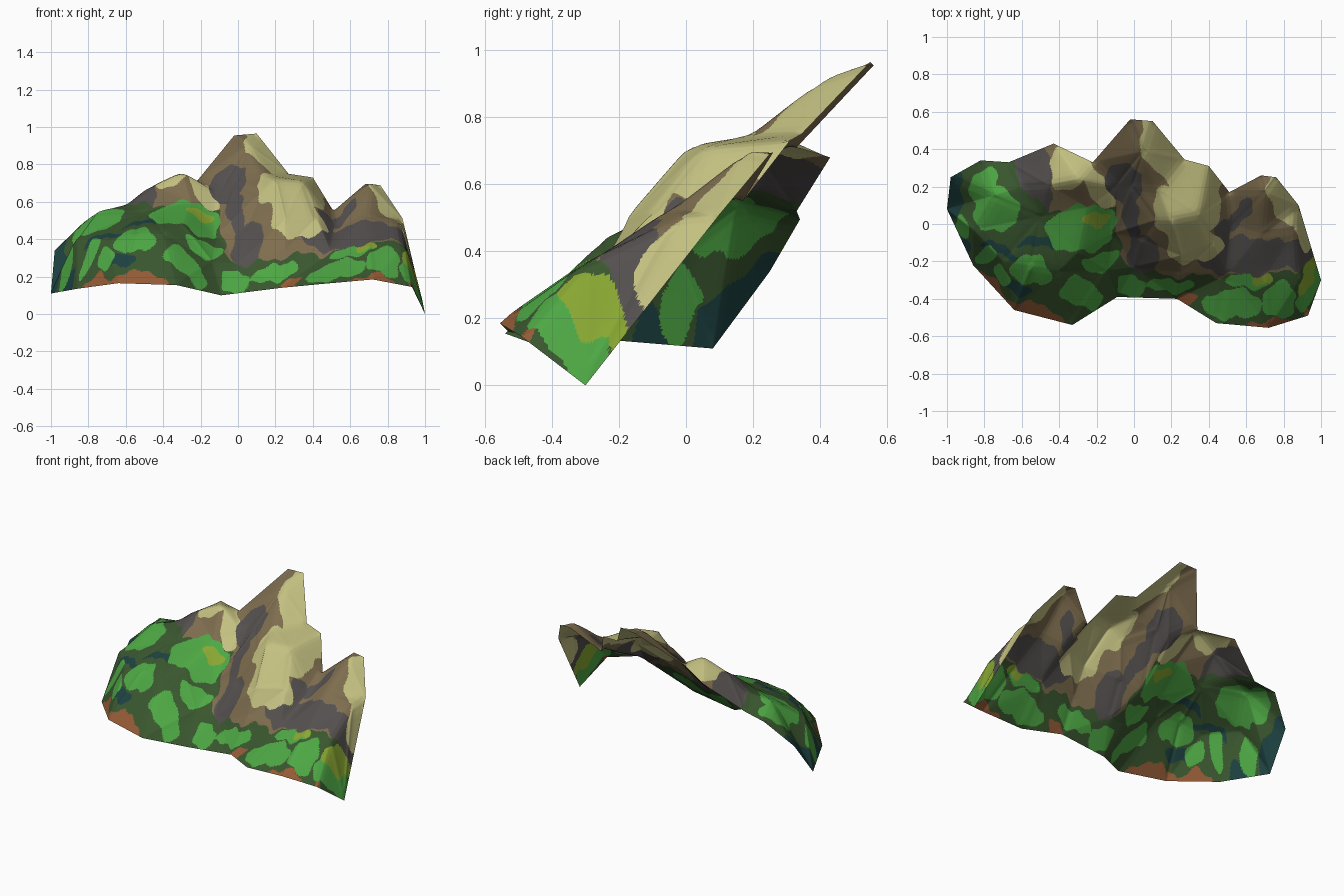
import bpy, bmesh, math
from mathutils import Vector
from mathutils.geometry import delaunay_2d_cdt

# outline of the open terrain sheet: foot (left to right), then skyline (right to left)
FOOT = [(-1, .08, .11), (-.86, -.22, .135), (-.64, -.46, .165), (-.33, -.54, .155),
        (-.09, -.39, .10), (.23, -.40, .14), (.44, -.53, .16), (.72, -.555, .185),
        (.93, -.49, .145), (1, -.30, 0)]
SKYLINE = [(.88, .10, .51), (.76, .25, .69), (.68, .26, .695), (.51, .17, .55),
           (.40, .31, .73), (.27, .345, .75), (.10, .55, .965), (-.02, .56, .955),
           (-.22, .33, .71), (-.43, .43, .68), (-.67, .33, .52),
           (-.82, .34, .495), (-.98, .25, .34)]
# summits, shoulders and valley floors
RELIEF = [(-.76, .15, .55), (-.6, .2, .585), (-.86, -.03, .41), (-.7, -.2, .40),
          (-.55, -.22, .44), (-.3, -.15, .485), (-.4, -.25, .44), (-.25, .09, .595), (-.5, .04, .55),
          (-.46, .21, .69), (-.30, .24, .765),
          (-.11, -.05, .42), (-.14, -.25, .28), (-.1, .2, .64), (.05, .39, .91),
          (-.01, .2, .70), (.14, .18, .745), (.2, .02, .72), (.12, .02, .65), (.35, .05, .71),
          (.25, -.17, .50), (.42, -.1, .52), (.04, -.08, .45), (0, -.23, .27),
          (.25, -.26, .34), (.5, -.27, .33), (.53, 0, .46), (.7, .17, .70),
          (.68, -.05, .53), (.7, -.28, .375), (.89, -.29, .375), (.87, -.03, .50)]

# colours
COLOURS = {
    "forest_green": (.042, .095, .028), "meadow_green": (.075, .39, .058),
    "lime": (.25, .39, .032), "deep_teal": (.013, .055, .055),
    "rust_earth": (.30, .105, .038), "grey_rock": (.088, .08, .077),
    "brown_rock": (.21, .155, .078), "pale_rock": (.55, .53, .22)}
NAMES = list(COLOURS)

# patches seen from above: x, y, radius x, radius y, turn in degrees
ROCK_PATCHES = [
    ("grey_rock", [(-.56, .24, .13, .23, 0), (-.06, .21, .11, .11, 0), (-.02, .05, .045, .13, 15),
                   (.05, -.17, .08, .12, 20),
                   (.60, -.17, .28, .10, 0), (.87, -.16, .1, .08, 0), (.48, -.03, .04, .06, 0),
                   (.57, .05, .04, .1, -30)]),
    ("pale_rock", [(.17, .4, .12, .2, 25), (.28, .07, .18, .16, 0), (.37, .22, .1, .16, 0),
                   (.32, -.11, .15, .1, 0), (.80, .14, .08, .15, 15), (.905, -.02, .04, .13, 10),
                   (-.34, .31, .11, .13, -10), (-.19, .19, .05, .14, 30)])]
GRASS_PATCHES = [
    ("deep_teal", [(-.97, .17, .055, .16, 0), (-.92, -.11, .03, .07, 25), (-.72, -.14, .12, .025, -20),
                   (-.52, -.1, .12, .025, 0), (-.64, -.33, .1, .025, -30)]),
    ("rust_earth", [(-.78, -.35, .16, .05, -47), (-.55, -.48, .17, .06, -14), (.74, -.55, .15, .04, 0),
                    (.28, -.4, .06, .03, 0), (.925, -.49, .02, .06, 0), (-.29, .13, .05, .03, 0)]),
    ("meadow_green", [(-.80, .2, .075, .1, 0), (-.74, .08, .12, .13, 30), (-.91, -.02, .035, .06, 15),
                      (-.79, -.17, .05, .045, 0),
                      (-.28, -.02, .19, .13, 10), (-.71, -.28, .04, .05, 0), (-.55, -.25, .11, .08, -15),
                      (-.17, -.2, .1, .05, 15), (-.28, -.37, .12, .075, -20), (-.02, -.33, .08, .06, 0),
                      (.19, -.33, .13, .035, 0), (.53, -.43, .16, .08, 0), (.78, -.41, .09, .1, 0),
                      (.94, -.345, .12, .045, 66), (.6, -.31, .12, .035, 0)]),
    ("lime", [(-.2, .03, .07, .04, 0), (.68, -.29, .06, .03, 0), (.932, -.27, .12, .032, 65)])]
# edge where grass gives way to rock
TREELINE = [(-1.1, .5), (-.68, .42), (-.6, .2), (-.46, .07), (-.2, .11), (-.1, .07), (-.07, -.18),
            (0, -.24), (.2, -.28), (.7, -.27), (.86, -.25), (1.1, -.1)]


def treeline(x):
    for (x0, y0), (x1, y1) in zip(TREELINE, TREELINE[1:]):
        if x <= x1:
            return y0 + (y1 - y0) * (x - x0) / (x1 - x0)
    return TREELINE[-1][1]


def inside(x, y, patch):
    px, py, rx, ry, turn = patch
    c, s = math.cos(math.radians(turn)), math.sin(math.radians(turn))
    dx, dy = x - px, y - py
    return ((c * dx + s * dy) / rx) ** 2 + ((c * dy - s * dx) / ry) ** 2 < 1


def colour_at(p):
    # ripple the borders so patches look hand painted
    x = p.x + .009 * math.sin(31 * p.y + 2) + .006 * math.sin(57 * p.y + 23 * p.x)
    y = p.y + .012 * math.sin(29 * p.x + 1) + .008 * math.sin(61 * p.x - 19 * p.y)
    grass = y < treeline(x)
    name = "forest_green" if grass else "brown_rock"
    for colour, patches in (GRASS_PATCHES if grass else ROCK_PATCHES):
        if any(inside(x, y, q) for q in patches):
            name = colour
    return NAMES.index(name)


# triangulate the sheet inside its outline
points = FOOT + SKYLINE + RELIEF
rim = list(range(len(FOOT) + len(SKYLINE)))
flat, _, tris, origin, _, _ = delaunay_2d_cdt([Vector(p[:2]) for p in points], [], [rim], 1, 1e-5)
bm = bmesh.new()
verts = [bm.verts.new((v.x, v.y, points[o[0]][2] if o else .4)) for v, o in zip(flat, origin)]
for t in tris:
    bm.faces.new([verts[i] for i in t])


def refine(times):
    for _ in range(times):
        bmesh.ops.subdivide_edges(bm, edges=bm.edges[:], cuts=1, use_grid_fill=True)


# refine, soften the creases slightly, refine again for the painted borders
refine(3)
inner = [v for v in bm.verts if not v.is_boundary]
for _ in range(4):
    bmesh.ops.smooth_vert(bm, verts=inner, factor=.5, use_axis_z=True)
refine(2)
bmesh.ops.recalc_face_normals(bm, faces=bm.faces[:])
if sum(f.normal.z for f in bm.faces) < 0:
    bmesh.ops.reverse_faces(bm, faces=bm.faces[:])
for f in bm.faces:
    f.smooth = True
    f.material_index = colour_at(f.calc_center_median())

mesh = bpy.data.meshes.new("mountain_range")
bm.to_mesh(mesh)
bm.free()
for name, rgb in COLOURS.items():
    mat = bpy.data.materials.new(name)
    mat.diffuse_color = (*rgb, 1)
    mesh.materials.append(mat)
bpy.context.collection.objects.link(bpy.data.objects.new("mountain_range", mesh))
